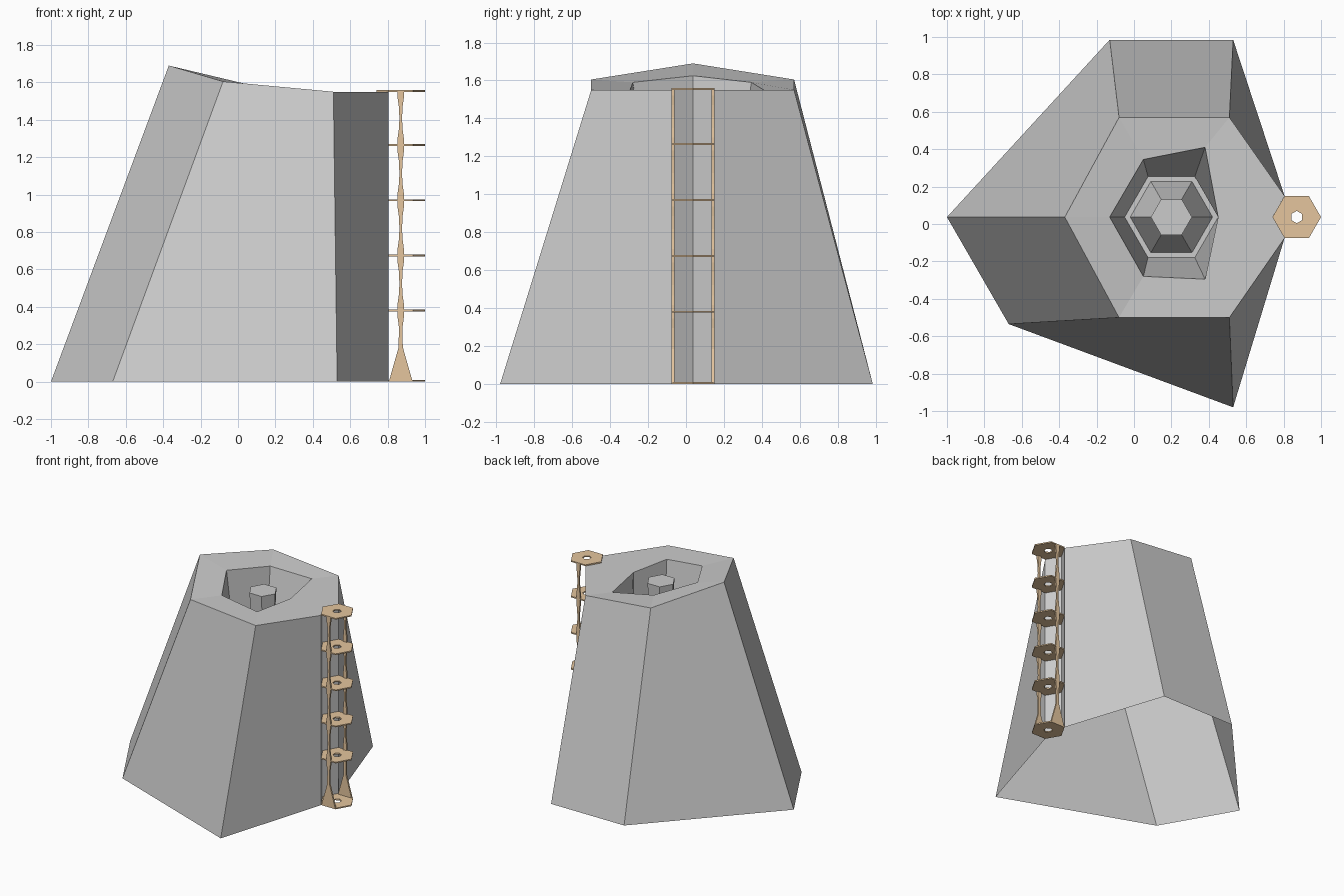
import bpy, bmesh
from math import cos, sin, pi

if "Cube" in bpy.data.objects:
    bpy.data.objects.remove(bpy.data.objects["Cube"])

CY = 0.037


def hexagon(cx, r, z, turn=0.0):
    return [(cx + r * cos(turn + i * pi / 3), CY + r * sin(turn + i * pi / 3), z)
            for i in range(6)]


def make(name, loops, cap_last=False, closed=False, mat=None):
    """Skin a series of matching point loops."""
    bm = bmesh.new()
    rings = [[bm.verts.new(p) for p in loop] for loop in loops]
    pairs = list(zip(rings, rings[1:]))
    if closed:
        pairs.append((rings[-1], rings[0]))
    for a, b in pairs:
        n = len(a)
        for i in range(n):
            j = (i + 1) % n
            bm.faces.new((a[i], a[j], b[j], b[i]))
    if cap_last:
        bm.faces.new(rings[-1])
    bmesh.ops.remove_doubles(bm, verts=bm.verts, dist=1e-5)
    if closed:
        bmesh.ops.recalc_face_normals(bm, faces=bm.faces)
    return finish(name, bm, mat)


def finish(name, bm, mat):
    me = bpy.data.meshes.new(name)
    bm.to_mesh(me)
    bm.free()
    ob = bpy.data.objects.new(name, me)
    bpy.context.collection.objects.link(ob)
    if mat:
        me.materials.append(mat)
    return ob


wood = bpy.data.materials.new("wood")
wood.diffuse_color = (0.78, 0.56, 0.34, 1)
wood.use_nodes = True
wood.node_tree.nodes["Principled BSDF"].inputs["Base Color"].default_value = wood.diffuse_color


# Mountain: open-bottomed shell with a notch for the lift
def notch(z):
    return [(0.805, -0.075, z), (0.74, CY, z), (0.805, 0.15, z)]


def tripled(loop):
    """Hexagon starting at its right corner, corner tripled to match the notch."""
    return [loop[0]] * 3 + loop[1:]


base = notch(0) + [(0.53, 0.985, 0), (-0.13, 0.985, 0), (-1, CY, 0),
                   (-0.67, -0.535, 0), (0.53, -0.98, 0)]
summit = notch(1.55) + [(0.51, 0.57, 1.55), (-0.08, 0.57, 1.605), (-0.37, CY, 1.69),
                        (-0.08, -0.50, 1.605), (0.51, -0.50, 1.55)]
crater_rim = [(0.45, CY, 1.55), (0.38, 0.41, 1.55), (0.05, 0.345, 1.59),
              (-0.13, CY, 1.625), (0.05, -0.28, 1.59), (0.38, -0.295, 1.55)]
# crater wall, floor and the central column, all in one skin
inner = [crater_rim, hexagon(0.2, 0.25, 1.0), hexagon(0.2, 0.22, 1.0),
         hexagon(0.2, 0.10, 1.35), hexagon(0.2, 0.11, 1.55)]
make("mountain", [base, summit] + [tripled(l) for l in inner[:1]])
make("crater", inner, cap_last=True)

# Lift platforms: thin hexagonal rings
LX, T = 0.87, 0.01
levels = [0.0, 0.375, 0.67, 0.965, 1.26, 1.55]
for k, z in enumerate(levels):
    make(f"platform_{k + 1}",
         [hexagon(LX, 0.13, z), hexagon(LX, 0.13, z + T),
          hexagon(LX, 0.033, z + T, pi / 6), hexagon(LX, 0.033, z, pi / 6)],
         closed=True, mat=wood)

# Lift posts: swelling at each platform, flared at the foot
profile = [(0.062, 0.005), (0.011, 0.185)]
for z in levels[1:]:
    profile += [(0.010, z - 0.08), (0.017, z - 0.03)]
    if z < 1.5:
        profile += [(0.017, z + 0.04), (0.010, z + 0.09), (0.007, z + 0.147)]
    else:
        profile += [(0.017, z + 0.005)]
for name, y0 in (("front_post", CY - 0.1125), ("back_post", CY + 0.0985)):
    make(name, [[(LX - w, y0, z), (LX + w, y0, z),
                 (LX + w, y0 + 0.014, z), (LX - w, y0 + 0.014, z)]
                for w, z in profile], cap_last=True, mat=wood)
